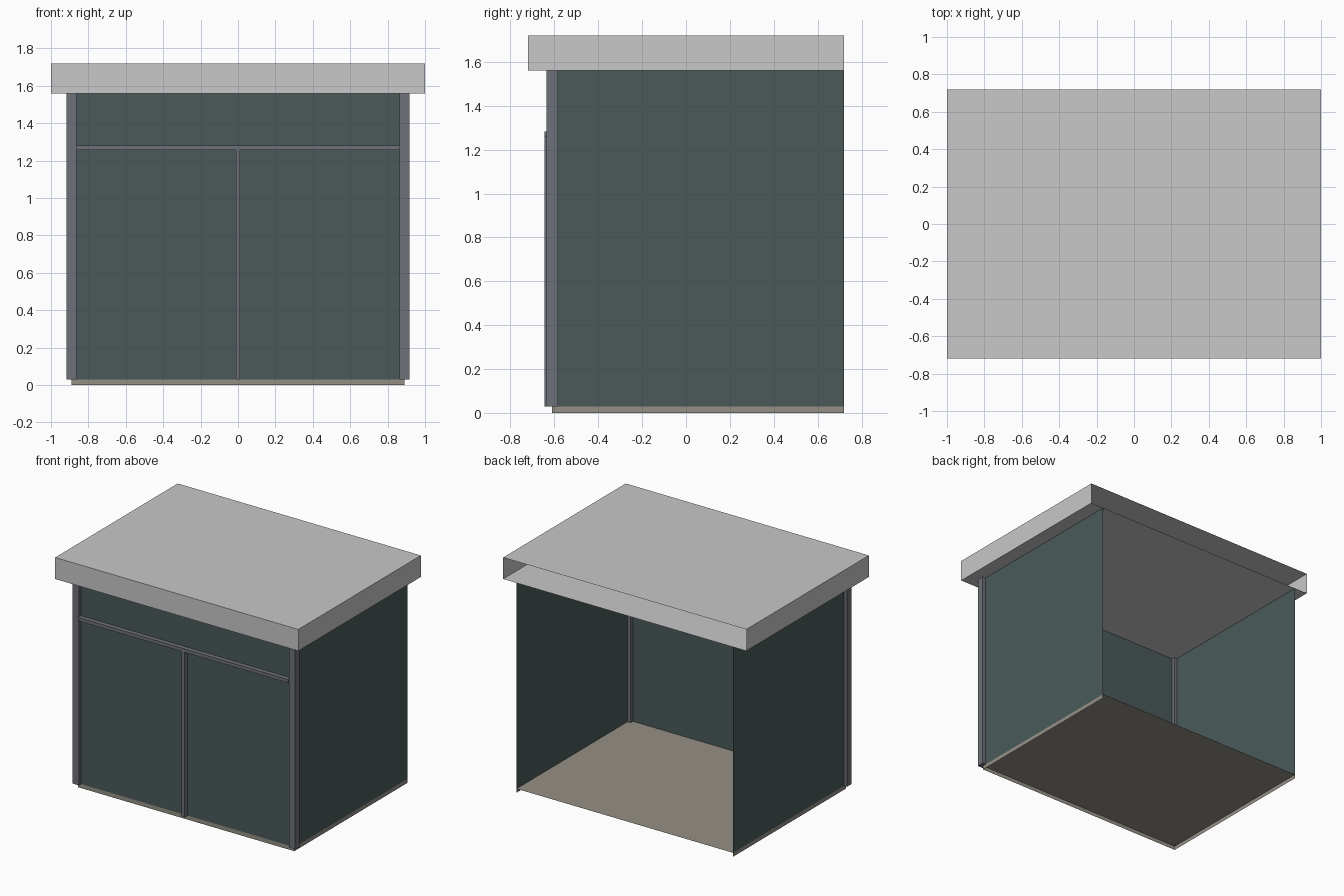
import bpy, bmesh
from mathutils import Vector

cube = bpy.data.objects.get("Cube")
if cube:
    bpy.data.objects.remove(cube, do_unlink=True)


def material(name, rgb):
    m = bpy.data.materials.new(name)
    m.use_nodes = True
    m.diffuse_color = (*rgb, 1)
    bsdf = next(n for n in m.node_tree.nodes if n.type == 'BSDF_PRINCIPLED')
    bsdf.inputs["Base Color"].default_value = (*rgb, 1)
    return m


light_grey = material("light_grey", (0.58, 0.58, 0.58))
teal = material("dark_teal", (0.069, 0.102, 0.102))
steel = material("steel_grey", (0.155, 0.165, 0.19))
tan = material("warm_grey", (0.30, 0.28, 0.24))

BACK, DOWN = Vector((0, 1, 0)), Vector((0, 0, -1))


def box(name, mat, x, y, z, open_sides=()):
    """Box between the given limits, leaving the listed sides open."""
    bm = bmesh.new()
    bmesh.ops.create_cube(bm, size=1)
    bm.normal_update()
    gone = [f for f in bm.faces if any(f.normal.dot(s) > 0.9 for s in open_sides)]
    bmesh.ops.delete(bm, geom=gone, context='FACES')
    for v in bm.verts:
        v.co = [lim[0] if c < 0 else lim[1] for c, lim in zip(v.co, (x, y, z))]
    return finish(name, mat, bm)


def sheet(name, mat, corners):
    """Single flat panel."""
    bm = bmesh.new()
    bm.faces.new([bm.verts.new(c) for c in corners])
    return finish(name, mat, bm)


def finish(name, mat, bm):
    mesh = bpy.data.meshes.new(name)
    bm.to_mesh(mesh)
    bm.free()
    mesh.materials.append(mat)
    ob = bpy.data.objects.new(name, mesh)
    bpy.context.scene.collection.objects.link(ob)
    return ob


wall_x, front_y, back_y = 0.89, -0.61, 0.72
floor_z, eaves_z = 0.03, 1.56
post = 0.026

# Hollow roof, open at the back, and the floor tray
box("roof", light_grey, (-1, 1), (-0.72, back_y), (eaves_z, 1.72), [BACK])
box("floor", tan, (-wall_x, wall_x), (front_y, back_y), (0, floor_z), [BACK, DOWN])

# Side walls and corner posts
for side, s in (("left", 1), ("right", -1)):
    x, y = s * wall_x, front_y + post
    wall = [(x, y, floor_z), (x, back_y, floor_z), (x, back_y, eaves_z), (x, y, eaves_z)]
    sheet(side + "_wall", teal, wall[::s])
    box(side + "_post", steel, (x - post, x + post),
        (front_y - post, front_y + post), (floor_z, eaves_z))

# Front panel with its crossbar and centre divider
inner = wall_x - post
sheet("front_panel", teal, [(-inner, front_y, floor_z), (inner, front_y, floor_z),
                            (inner, front_y, eaves_z), (-inner, front_y, eaves_z)])
bar_y = (-0.645, front_y - 0.001)
box("crossbar", steel, (-inner, inner), bar_y, (1.257, 1.282))
box("centre_divider", steel, (-0.012, 0.012), bar_y, (floor_z, 1.257))
